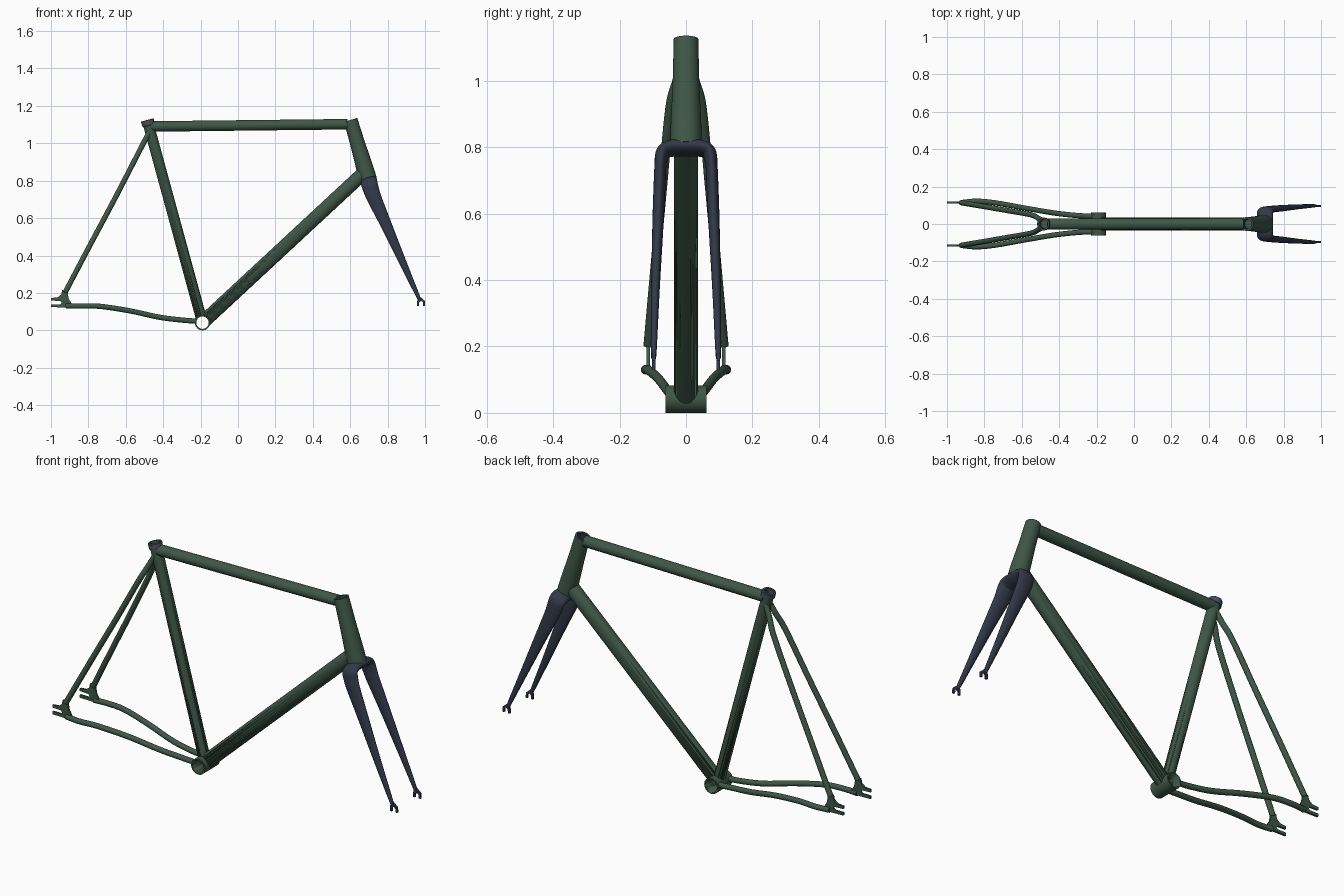
import bpy, bmesh, math
from mathutils import Vector

if "Cube" in bpy.data.objects:
    bpy.data.objects.remove(bpy.data.objects["Cube"])


def material(name, rgb):
    m = bpy.data.materials.new(name)
    m.diffuse_color = (*rgb, 1)
    m.use_nodes = True
    m.node_tree.nodes["Principled BSDF"].inputs["Base Color"].default_value = m.diffuse_color
    return m


GREEN = material("frame_green", (0.05, 0.095, 0.065))
SLATE = material("fork_slate", (0.032, 0.04, 0.065))
GREY = material("collar_grey", (0.075, 0.08, 0.11))
Y = Vector((0, 1, 0))


def finish(name, bm, mat, mirror=False):
    bmesh.ops.recalc_face_normals(bm, faces=bm.faces)
    me = bpy.data.meshes.new(name)
    bm.to_mesh(me)
    bm.free()
    ob = bpy.data.objects.new(name, me)
    bpy.context.collection.objects.link(ob)
    if mat:
        me.materials.append(mat)
    bpy.ops.object.select_all(action='DESELECT')
    bpy.context.view_layer.objects.active = ob
    ob.select_set(True)
    bpy.ops.object.shade_smooth_by_angle(angle=math.radians(35))
    if mirror:
        md = ob.modifiers.new("mirror", 'MIRROR')
        md.use_axis = (False, True, False)
    return ob


def skin(bm, rings, closed=False):
    n = len(rings[0])
    pairs = list(zip(rings, rings[1:] + rings[:1])) if closed else list(zip(rings, rings[1:]))
    for r, s in pairs:
        for i in range(n):
            j = (i + 1) % n
            bm.faces.new((r[i], r[j], s[j], s[i]))
    if not closed:
        bm.faces.new(rings[0])
        bm.faces.new(rings[-1])


def smooth_path(pts, steps):
    """Catmull-Rom through points of any dimension."""
    out = []
    for i in range(len(pts) - 1):
        p0, p1, p2 = pts[max(i - 1, 0)], pts[i], pts[i + 1]
        p3 = pts[min(i + 2, len(pts) - 1)]
        for k in range(steps):
            t = k / steps
            out.append([0.5 * (2 * b + (c - a) * t + (2 * a - 5 * b + 4 * c - d) * t * t
                               + (3 * b - a - 3 * c + d) * t ** 3)
                        for a, b, c, d in zip(p0, p1, p2, p3)])
    return out + [list(pts[-1])]


def sweep(name, pts, mat, ref=Y, steps=6, n=24, mirror=False):
    """Elliptical tube; each point is x, y, z, width radius, other radius."""
    path = smooth_path(pts, steps)
    bm = bmesh.new()
    rings = []
    for i, p in enumerate(path):
        a = Vector(path[max(i - 1, 0)][:3])
        b = Vector(path[min(i + 1, len(path) - 1)][:3])
        t = (b - a).normalized()
        nrm = t.cross(ref).normalized()
        w = nrm.cross(t)
        rings.append([bm.verts.new(Vector(p[:3]) + w * p[3] * math.cos(2 * math.pi * k / n)
                                   + nrm * p[4] * math.sin(2 * math.pi * k / n))
                      for k in range(n)])
    skin(bm, rings)
    return finish(name, bm, mat, mirror)


def lathe(name, a, b, profile, mat, ref=Y, n=40, closed=False):
    """Turned part on axis a-b; profile of (radius, distance from a)."""
    a, b = Vector(a), Vector(b)
    t = (b - a).normalized()
    u = t.cross(ref).normalized()
    w = u.cross(t)
    bm = bmesh.new()
    rings = [[bm.verts.new(a + t * d + (u * math.cos(2 * math.pi * k / n)
                                        + w * math.sin(2 * math.pi * k / n)) * r)
              for k in range(n)] for r, d in profile]
    skin(bm, rings, closed)
    return finish(name, bm, mat)


def plate(name, outline, y, thick, mat):
    """Flat side plate cut from an x-z outline, mirrored to both sides."""
    bm = bmesh.new()
    f = bm.faces.new([bm.verts.new((x, y - thick / 2, z)) for x, z in outline])
    ext = bmesh.ops.extrude_face_region(bm, geom=[f])
    bmesh.ops.translate(bm, vec=(0, thick, 0),
                        verts=[v for v in ext["geom"] if isinstance(v, bmesh.types.BMVert)])
    return finish(name, bm, mat, True)


BB = Vector((-0.19, 0, 0.041))
SEAT_TOP = Vector((-0.484, 0, 1.12))
HEAD_TOP, HEAD_LOW = Vector((0.602, 0, 1.125)), Vector((0.697, 0, 0.803))

# Bottom bracket shell, and the bore shared by every tube that meets it
X = Vector((1, 0, 0))
shell = lathe("bottom_bracket_shell", BB - Y * 0.061, BB + Y * 0.061,
              [(0.041, 0), (0.041, 0.122)], GREEN, X)
bore = lathe("bore_cutter", BB - Y * 0.1, BB + Y * 0.1, [(0.033, 0), (0.033, 0.2)], None, X)
bore.hide_render = True
bore.display_type = 'WIRE'

# Seat tube with an open top, and its collar
L = (SEAT_TOP - BB).length
seat = lathe("seat_tube", BB, SEAT_TOP,
             [(0.029, 0), (0.029, L), (0.024, L), (0.024, L - 0.035)], GREEN)
lathe("seat_collar", BB, SEAT_TOP,
      [(0.029, L - 0.026), (0.034, L - 0.024), (0.035, L + 0.002), (0.033, L + 0.005),
       (0.025, L + 0.005), (0.025, L - 0.02)], GREY, closed=True)

# Down tube and top tube
down = sweep("down_tube", [(*BB, 0.036, 0.037), (0.662, 0, 0.832, 0.036, 0.037)],
             GREEN, steps=1, n=40)
sweep("top_tube", [(-0.465, 0, 1.09, 0.03, 0.028), (0.585, 0, 1.102, 0.03, 0.028)],
      GREEN, steps=1, n=40)

# Tapered head tube with an open top and a dark lining
H = (HEAD_LOW - HEAD_TOP).length
lathe("head_tube", HEAD_TOP, HEAD_LOW,
      [(0.028, 0.06), (0.029, 0), (0.037, 0), (0.04, H * 0.4), (0.046, H * 0.8), (0.047, H)],
      GREEN)
lathe("headset_lining", HEAD_TOP, HEAD_LOW,
      [(0.0295, 0.002), (0.0295, 0.055), (0.026, 0.055), (0.026, 0.002)], SLATE, closed=True)

# Hollow the bracket junction
for ob in (shell, seat, down):
    md = ob.modifiers.new("bore", 'BOOLEAN')
    md.operation = 'DIFFERENCE'
    md.solver = 'EXACT'
    md.object = bore

# Rear stays
r = 0.014
sweep("seat_stays", [(x, y, z, r, r) for x, y, z in (
    (-0.474, 0.014, 1.062), (-0.506, 0.027, 1.0), (-0.547, 0.048, 0.92),
    (-0.666, 0.070, 0.69), (-0.794, 0.092, 0.45), (-0.924, 0.114, 0.203))],
    GREEN, mirror=True)
sweep("chain_stays", [(x, y, z, r, r) for x, y, z in (
    (-0.223, 0.042, 0.049), (-0.30, 0.045, 0.055), (-0.42, 0.058, 0.07),
    (-0.578, 0.084, 0.104), (-0.735, 0.112, 0.128), (-0.84, 0.122, 0.13),
    (-0.92, 0.115, 0.131))], GREEN, mirror=True)

# Rear dropouts with a slot open to the back
plate("rear_dropouts", [
    (-0.94, 0.215), (-0.912, 0.21), (-0.905, 0.17), (-0.885, 0.135), (-0.89, 0.122),
    (-1.0, 0.124), (-1.0, 0.139), (-0.95, 0.139), (-0.942, 0.148), (-0.95, 0.157),
    (-1.0, 0.159), (-1.0, 0.173), (-0.965, 0.176), (-0.945, 0.192)], 0.114, 0.01, GREEN)

# Fork: one swept arch from tip to tip through the crown
half = [(0.70, 0.045, 0.796, 0.045, 0.023), (0.703, 0.070, 0.782, 0.044, 0.021),
        (0.715, 0.077, 0.742, 0.042, 0.018), (0.731, 0.079, 0.70, 0.039, 0.018),
        (0.786, 0.084, 0.578, 0.031, 0.017), (0.877, 0.092, 0.373, 0.020, 0.013),
        (0.958, 0.097, 0.192, 0.011, 0.009), (0.971, 0.097, 0.162, 0.007, 0.006)]
arch = [(x, -y, z, a, b) for x, y, z, a, b in reversed(half)]
arch += [(0.70, 0, 0.797, 0.045, 0.023)] + half
sweep("fork", arch, SLATE, ref=Vector((0.95, 0, 0.31)), n=28)

# Fork dropouts with a slot open downward
plate("fork_dropouts", [
    (0.958, 0.131), (0.968, 0.131), (0.969, 0.15), (0.979, 0.158), (0.989, 0.15),
    (0.990, 0.131), (1.0, 0.131), (0.999, 0.158), (0.985, 0.17), (0.973, 0.18),
    (0.962, 0.172), (0.958, 0.155)], 0.097, 0.01, SLATE)
